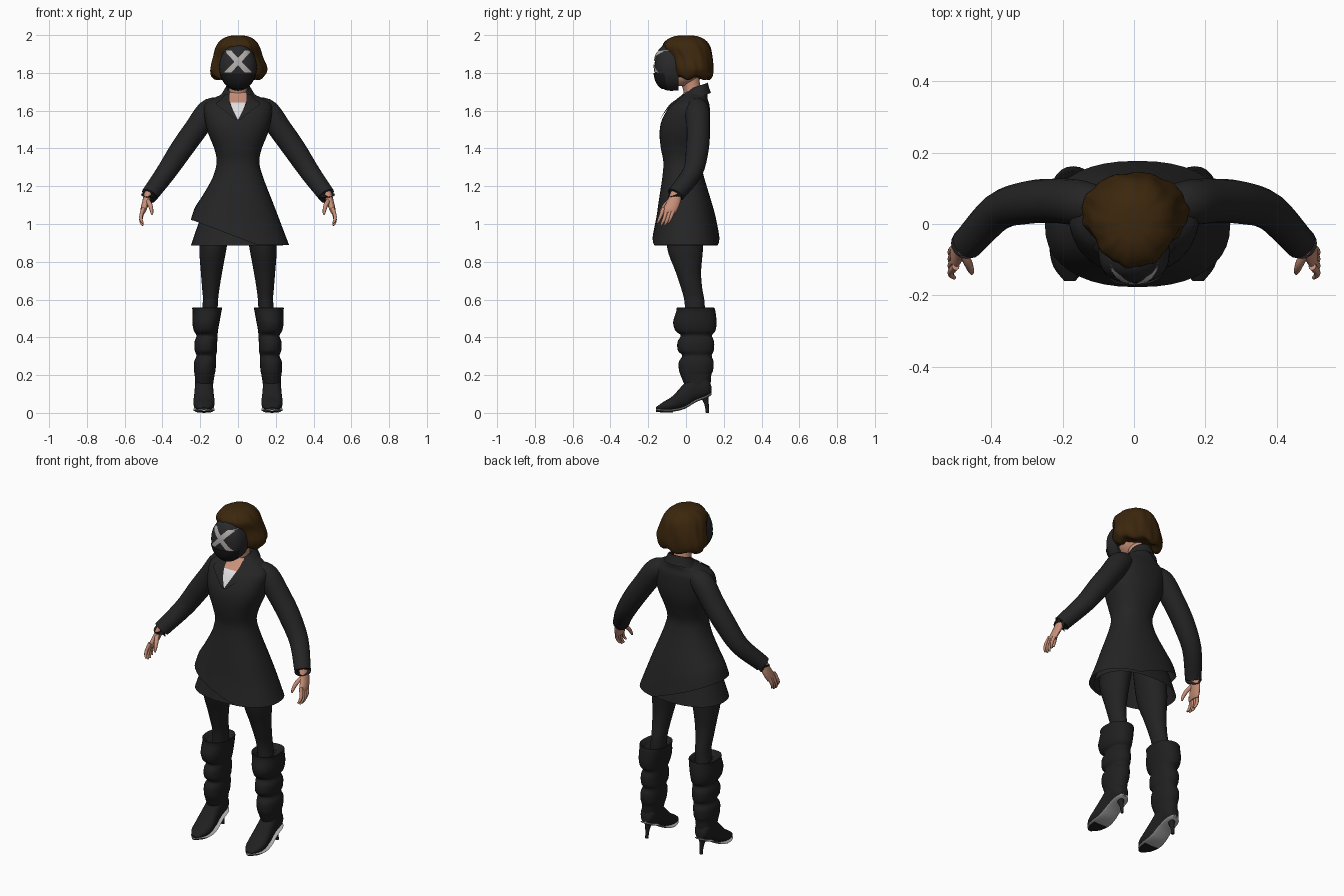
import bpy, bmesh
from math import sin, cos, pi, tau, radians, copysign
from mathutils import Vector

cube = bpy.data.objects.get("Cube")
if cube:
    bpy.data.objects.remove(cube, do_unlink=True)


def material(name, r, g, b):
    m = bpy.data.materials.new(name)
    m.use_nodes = True
    m.diffuse_color = (r, g, b, 1)
    m.node_tree.nodes["Principled BSDF"].inputs["Base Color"].default_value = (r, g, b, 1)
    return m


COAT = material("charcoal cloth", .018, .018, .019)
TIGHTS = material("black tights", .016, .016, .016)
LEATHER = material("black leather", .014, .014, .015)
MASK = material("mask grey", .022, .022, .024)
DARK = material("mask black", .01, .01, .011)
MARK = material("pale grey mark", .45, .43, .42)
SOLE = material("sole grey", .4, .4, .4)
HAIR = material("brown hair", .045, .02, .004)
SKIN = material("skin", .58, .28, .19)
SHIRT = material("white shirt", .75, .74, .74)


def finish(name, bm, mat):
    me = bpy.data.meshes.new(name)
    bm.to_mesh(me)
    bm.free()
    ob = bpy.data.objects.new(name, me)
    bpy.context.collection.objects.link(ob)
    me.materials.append(mat)
    bpy.context.view_layer.objects.active = ob
    ob.select_set(True)
    bpy.ops.object.shade_smooth_by_angle(angle=radians(45))
    ob.select_set(False)
    return ob


def spline(keys, steps):
    """Smooth curve through tuples of any length."""
    pts = [Vector(k) for k in keys]
    out = []
    for i in range(len(pts) - 1):
        a, b, c, d = pts[max(i - 1, 0)], pts[i], pts[i + 1], pts[min(i + 2, len(pts) - 1)]
        for j in range(steps):
            t = j / steps
            out.append(b + (c - a) * (t / 2) + (a * 2 - b * 5 + c * 4 - d) * (t * t / 2)
                       + (b * 3 - a - c * 3 + d) * (t ** 3 / 2))
    return out + [pts[-1]]


def skin_rings(name, rings, mat, caps=(True, True), keep=None):
    bm = bmesh.new()
    rows = [[bm.verts.new(v) for v in ring] for ring in rings]
    for r, q in zip(rows, rows[1:]):
        for i in range(len(r)):
            j = (i + 1) % len(r)
            bm.faces.new((r[i], r[j], q[j], q[i]))
    for row, cap in zip((rows[0], rows[-1]), caps):
        if cap:
            bm.faces.new(row)
    bmesh.ops.recalc_face_normals(bm, faces=bm.faces[:])
    if keep:
        gone = [f for f in bm.faces if not keep(f.calc_center_median())]
        bmesh.ops.delete(bm, geom=gone, context="FACES")
    return finish(name, bm, mat)


def loft(name, keys, mat, n=28, steps=4, p=2, axis="z", shape=None, side=1, **kw):
    """Oval sections (x, y, z, half width, half depth) stacked along z or y."""
    rings = []
    for cx, cy, cz, a, b in spline(keys, steps):
        ring = []
        for i in range(n):
            t = tau * i / n
            u = a * copysign(abs(cos(t)) ** (2 / p), cos(t))
            w = b * copysign(abs(sin(t)) ** (2 / p), sin(t))
            v = Vector((cx + u, cy + w, cz)) if axis == "z" else Vector((cx + u, cy, cz + w))
            if shape:
                v = shape(v, t)
            v.x *= side
            ring.append(v)
        rings.append(ring)
    return skin_rings(name, rings, mat, **kw)


def limb(name, keys, mat, n=20, steps=4, side=1):
    """Round tube through (x, y, z, radius)."""
    path = spline(keys, steps)
    rings = []
    for i, k in enumerate(path):
        d = (path[min(i + 1, len(path) - 1)] - path[max(i - 1, 0)]).to_3d().normalized()
        u = d.cross(Vector((0, 1, 0))).normalized()
        w = d.cross(u)
        ring = [k.to_3d() + (u * cos(tau * j / n) + w * sin(tau * j / n)) * k[3] for j in range(n)]
        rings.append([Vector((v.x * side, v.y, v.z)) for v in ring])
    return skin_rings(name, rings, mat)


def strip(name, rows, surface, lift, mat, side=1, cols=8, steps=4):
    """Thin plate of (z, x start, x end) rows laid over a front surface."""
    bm = bmesh.new()
    grid = []
    for z, x0, x1 in spline(rows, steps):
        xs = [x0 + (x1 - x0) * j / cols for j in range(cols + 1)]
        grid.append([bm.verts.new((x * side, surface(x, z) - lift, z)) for x in xs])
    for r, q in zip(grid, grid[1:]):
        for j in range(cols):
            f = bm.faces.new((r[j], r[j + 1], q[j + 1], q[j]))
            f.normal_update()
            if f.normal.y > 0:
                f.normal_flip()
    return finish(name, bm, mat)


# Coat body with a slanted wrap hem
coat_keys = [(0, .06, 1.71, .055, .05), (0, .05, 1.685, .09, .065), (0, .035, 1.66, .14, .08),
             (0, .02, 1.625, .18, .105), (0, 0, 1.55, .175, .128), (0, -.01, 1.48, .158, .13),
             (0, -.018, 1.4, .126, .115), (0, -.02, 1.33, .113, .1), (0, -.015, 1.25, .132, .11),
             (0, -.005, 1.1, .19, .14), (0, 0, 1, .228, .158), (.01, 0, .89, .26, .177)]
WAIST, HEM, FULL = 1.25, .89, 2.3


def wrap_hem(v, t):
    if v.z < WAIST:
        hem = HEM + .13 * min(max((.1 - v.x) / .34, 0), 1)
        v.z = WAIST - (WAIST - v.z) / (WAIST - HEM) * (WAIST - hem)
    return v


loft("coat", coat_keys, COAT, n=40, p=FULL, shape=wrap_hem, caps=(True, False))
loft("coat_under_layer", [(0, 0, 1.15, .15, .11), (0, 0, 1, .21, .145), (-.005, 0, .885, .245, .168)],
     COAT, n=40, p=FULL, caps=(False, False))
coat_rings = spline(coat_keys, 4)


def coat_front(x, z):
    for a, b in zip(coat_rings, coat_rings[1:]):
        if a.z >= z >= b.z:
            k = a.lerp(b, (a.z - z) / (a.z - b.z))
            return k[1] - k[4] * max(0, 1 - abs(x / k[3]) ** FULL) ** (1 / FULL)
    return 0


# Collar, shirt and lapels
def tilt(v, t):
    v.z += .35 * (v.y - .05)
    return v


loft("collar", [(0, .05, 1.665, .1, .082), (0, .055, 1.7, .078, .066), (0, .06, 1.725, .062, .056)],
     COAT, shape=tilt, caps=(False, False), keep=lambda c: c.y > .03 or abs(c.x) > .055)
strip("shirt", [(1.55, 0, 0), (1.6, -.025, .025), (1.645, -.042, .042)], coat_front, .004, SHIRT)
strip("open_neck", [(1.642, -.042, .042), (1.67, -.048, .048), (1.695, -.042, .042)],
      coat_front, .005, SKIN)

# Neck and head
loft("neck", [(0, .045, 1.64, .055, .05), (0, .03, 1.72, .048, .048), (0, .005, 1.8, .05, .06)], SKIN)
loft("head", [(0, -.03, 1.73, .035, .045), (0, -.015, 1.77, .075, .075), (0, .01, 1.85, .092, .09),
              (0, .01, 1.94, .07, .07)], SKIN)


# Bobbed hair with wavy locks
def locks(v, t):
    wave = 1 + .018 * sin(9 * t + 25 * v.z) + .012 * sin(17 * t)
    low = max(0, (1.83 - v.z) * 14)
    return Vector((v.x * wave, .03 + (v.y - .03) * wave, v.z + .01 * low * sin(6 * t)))


loft("hair", [(0, .03, 1.775, .085, .075), (0, .035, 1.77, .115, .092), (0, .033, 1.785, .14, .106),
              (.003, .033, 1.825, .15, .112), (0, .025, 1.885, .132, .116), (0, .003, 1.94, .115, .125),
              (0, 0, 1.975, .088, .1), (0, 0, 1.994, .05, .06), (0, 0, 1.999, .012, .015)],
     HAIR, n=64, shape=locks)

# Face mask: a shallow dome, darker chin guard and crossed bars
MID, WIDE, TALL = 1.83, .1, .125


def dome(r):
    return -.075 - .09 * max(0, 1 - r ** 2.5) ** .4


def mask_front(x, z):
    return dome(((x / WIDE) ** 2 + ((z - MID) / TALL) ** 2) ** .5)


radii = [cos(pi / 2 * i / 14) for i in range(14)]
loft("mask", [(0, -.04, MID, WIDE * .98, TALL * .98)]
     + [(0, dome(r), MID, WIDE * r, TALL * r) for r in radii], MASK, n=40, steps=1, axis="y")
chin = []
for i in range(7):
    z = 1.8 - .085 * i / 6
    half = .97 * WIDE * (1 - ((z - MID) / TALL) ** 2) ** .5
    chin.append((z, -half, half))
strip("chin_guard", chin, mask_front, .008, DARK, cols=16, steps=1)
for s, label in ((1, "rising"), (-1, "falling")):
    strip("mask_bar_" + label, [(1.86 + h, h * .95 - .019, h * .95 + .019) for h in (-.058, 0, .058)],
          mask_front, .005 + .001 * s, MARK, side=s)

# Foot stations: y, underside, top, half width
foot = [(.135, .1, .14, .02), (.11, .085, .19, .042), (.05, .06, .21, .047), (-.01, .025, .155, .052),
        (-.07, .012, .09, .056), (-.12, .012, .058, .045), (-.16, .016, .03, .015)]
FOOT_X = .18

for s, label in ((1, "left_"), (-1, "right_")):
    strip(label + "lapel", [(1.55, 0, .01), (1.6, .025, .07), (1.635, .04, .115),
                            (1.66, .046, .09), (1.685, .045, .07)], coat_front, .009, COAT, side=s)

    # Sleeve and cuff
    limb(label + "sleeve", [(.1, .055, 1.62, .052), (.155, .06, 1.595, .064), (.225, .065, 1.5, .062),
                            (.3, .06, 1.395, .06), (.38, .035, 1.275, .053), (.458, -.045, 1.168, .046),
                            (.467, -.054, 1.155, .046)], COAT, side=s)

    # Hand with four fingers and a thumb
    loft(label + "palm", [(.468, -.05, 1.18, .024, .027), (.487, -.064, 1.12, .02, .036),
                          (.5, -.085, 1.075, .016, .04), (.503, -.092, 1.055, .009, .034)],
         SKIN, n=16, side=s)
    for i, finger in enumerate(("little", "ring", "middle", "index")):
        y = -.062 - .019 * i
        drop = .012 * (i in (1, 2))
        limb(label + finger + "_finger",
             [(.5, y, 1.085, .011), (.513, y - .014, 1.045 - drop, .0095),
              (.512, y - .025, 1.02 - drop, .008), (.503, y - .032, 1.005 - drop, .005)],
             SKIN, n=10, steps=3, side=s)
    limb(label + "thumb", [(.483, -.075, 1.13, .013), (.465, -.11, 1.1, .012),
                           (.457, -.13, 1.07, .009), (.455, -.138, 1.05, .005)], SKIN, n=10, side=s)

    # Leg
    loft(label + "leg", [(.11, 0, 1.06, .085, .1), (.132, -.005, .88, .073, .096),
                         (.14, .012, .75, .057, .068), (.144, .03, .66, .046, .056),
                         (.146, .045, .59, .04, .053), (.155, .05, .48, .045, .052)], TIGHTS, side=s)

    # Slouched boot shaft with gathered folds
    loft(label + "boot_shaft",
         [(.16, .05, .53, .05, .07), (.163, .05, .557, .078, .098), (.164, .052, .535, .076, .104),
          (.17, .047, .48, .072, .115), (.17, .05, .435, .064, .106), (.164, .055, .41, .056, .083),
          (.17, .052, .375, .06, .097), (.17, .052, .33, .059, .095), (.168, .058, .303, .052, .078),
          (.174, .054, .27, .058, .092), (.176, .053, .225, .057, .09), (.177, .053, .195, .052, .08),
          (.18, .065, .13, .045, .065)], LEATHER, p=2.2, side=s)

    # Foot, sole, tread and heel
    loft(label + "boot_foot", [(FOOT_X, y, (lo + hi) / 2, w, (hi - lo) / 2) for y, lo, hi, w in foot],
         LEATHER, axis="y", p=2.3, side=s)
    loft(label + "sole", [(FOOT_X, y, lo + .002, w * 1.02, .007) for y, lo, hi, w in foot],
         SOLE, axis="y", side=s)
    loft(label + "tread", [(FOOT_X, y, lo - .006, w * .85, .004) for y, lo, hi, w in foot[4:]],
         LEATHER, axis="y", side=s)
    limb(label + "heel", [(FOOT_X, .095, .105, .034), (FOOT_X, .102, .075, .018),
                          (FOOT_X, .11, .04, .011), (FOOT_X, .114, 0, .009)], LEATHER, n=12, side=s)
